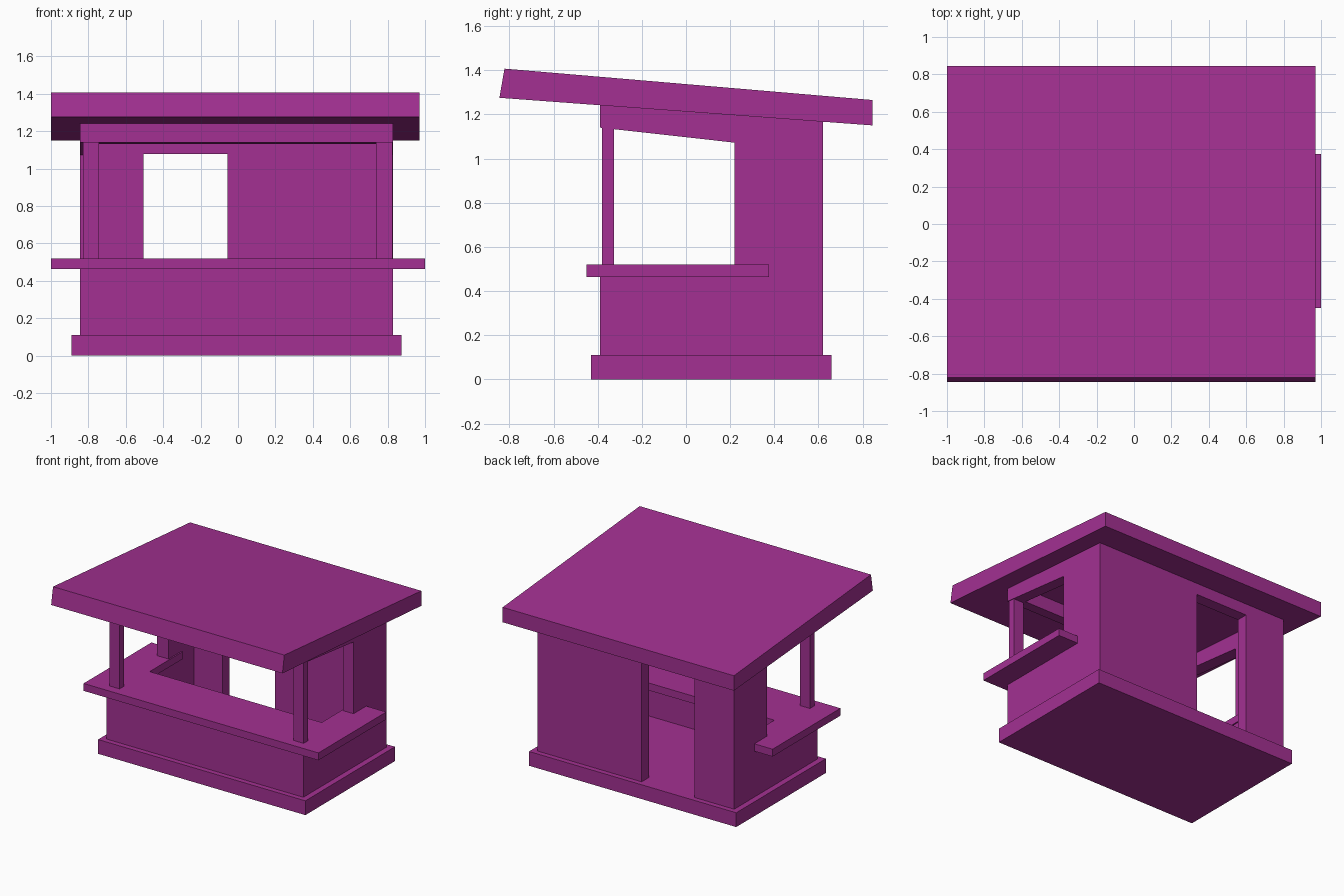
import bpy
import bmesh
from mathutils import Vector

cube = bpy.data.objects.get("Cube")
if cube:
    bpy.data.objects.remove(cube, do_unlink=True)

# Single flat paint colour
COLOUR = (0.366, 0.030, 0.287, 1.0)
paint = bpy.data.materials.new("purple_paint")
paint.use_nodes = True
paint.diffuse_color = COLOUR
paint.node_tree.nodes["Principled BSDF"].inputs["Base Color"].default_value = COLOUR


def prism(name, axis, profile, start, end):
    """Extrude a flat profile along an axis; profile holds the other two coordinates in order."""
    def place(point, depth):
        co = list(point)
        co.insert("xyz".index(axis), depth)
        return co
    bm = bmesh.new()
    face = bm.faces.new([bm.verts.new(place(p, start)) for p in profile])
    out = bmesh.ops.extrude_face_region(bm, geom=[face])
    moved = [v for v in out["geom"] if isinstance(v, bmesh.types.BMVert)]
    step = Vector(place((0, 0), end - start))
    bmesh.ops.translate(bm, verts=moved, vec=step)
    bmesh.ops.recalc_face_normals(bm, faces=bm.faces)
    mesh = bpy.data.meshes.new(name)
    bm.to_mesh(mesh)
    bm.free()
    mesh.materials.append(paint)
    obj = bpy.data.objects.new(name, mesh)
    bpy.context.collection.objects.link(obj)
    return obj


def rect(a0, a1, b0, b1):
    return [(a0, b0), (a1, b0), (a1, b1), (a0, b1)]


def roof_under(y):
    return 1.275 - 0.074 * (y + 0.845)


# Main dimensions
LEFT, RIGHT = -0.845, 0.83
IN_LEFT, IN_RIGHT = -0.745, 0.74
FRONT, BACK = -0.39, 0.62
IN_FRONT, IN_BACK = -0.30, 0.53
FLOOR, SILL, COUNTER = 0.11, 0.48, 0.52
OPENING = 0.22

# Floor slab
prism("base_slab", "z", rect(-0.89, 0.875, -0.43, 0.66), 0, FLOOR)

# Side walls with a serving opening under a sloping beam
side = [(FRONT, FLOOR), (BACK, FLOOR), (BACK, roof_under(BACK)),
        (FRONT, roof_under(FRONT)), (FRONT, 1.14), (OPENING, 1.072),
        (OPENING, SILL), (FRONT, SILL)]
prism("right_side_wall", "x", side, LEFT, IN_LEFT)
prism("left_side_wall", "x", side, IN_RIGHT, RIGHT)

# Low front wall and front beam
prism("front_wall", "x", rect(FRONT, IN_FRONT, FLOOR, SILL), IN_LEFT, IN_RIGHT)
beam = [(FRONT, 1.14), (IN_FRONT, 1.13),
        (IN_FRONT, roof_under(IN_FRONT)), (FRONT, roof_under(FRONT))]
prism("front_beam", "x", beam, IN_LEFT, IN_RIGHT)

# Back wall around a doorway
top = roof_under(IN_BACK)
door_l, door_r, door_top = -0.505, -0.057, 1.078
back = [(IN_LEFT, FLOOR), (door_l, FLOOR), (door_l, door_top),
        (door_r, door_top), (door_r, FLOOR), (IN_RIGHT, FLOOR),
        (IN_RIGHT, top), (IN_LEFT, top)]
prism("back_wall", "y", [(x, z) for x, z in back], IN_BACK, BACK)

# U-shaped counter
c_front, c_back, c_in = -0.45, 0.375, -0.025
counter = [(-1, c_front), (1, c_front), (1, c_back), (0.73, c_back),
           (0.73, c_in), (-0.735, c_in), (-0.735, c_back), (-1, c_back)]
prism("counter", "z", counter, 0.463, COUNTER)

# Front posts
for name, x0, x1 in (("right_post", -0.828, -0.742), ("left_post", 0.738, 0.825)):
    prism(name, "z", rect(x0, x1, -0.38, -0.325), COUNTER, 1.15)

# Sloping roof slab
roof = [(-0.845, 1.275), (0.845, 1.15), (0.845, 1.265), (-0.822, 1.407)]
prism("roof", "x", roof, -1, 0.97)
